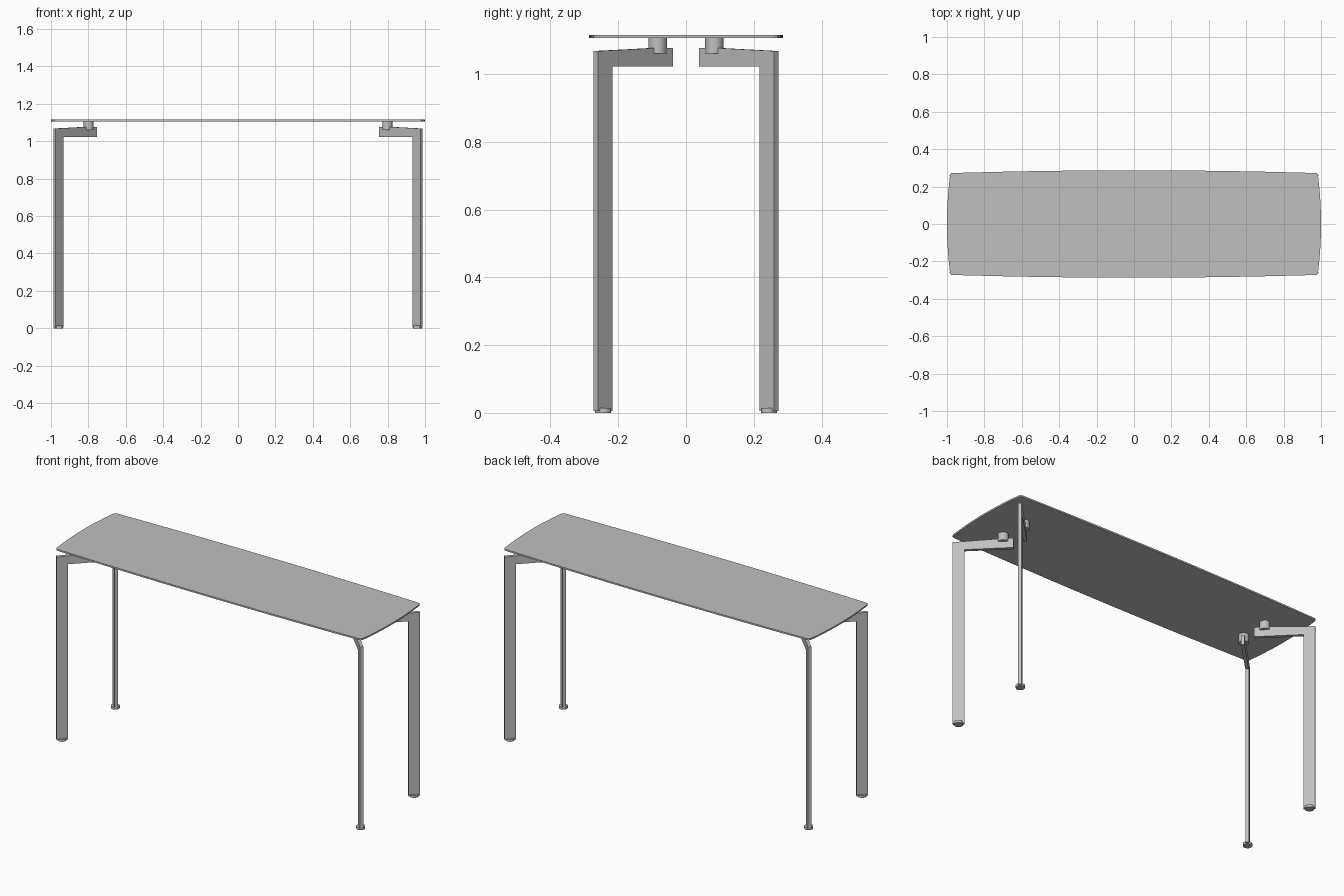
import bpy, bmesh, math
from mathutils import Matrix, Vector

cube = bpy.data.objects.get("Cube")
if cube:
    bpy.data.objects.remove(cube, do_unlink=True)

grey = bpy.data.materials.new("satin grey")
grey.use_nodes = True
grey.diffuse_color = (0.53, 0.53, 0.53, 1)
grey.node_tree.nodes["Principled BSDF"].inputs["Base Color"].default_value = grey.diffuse_color


def extrude_profile(name, points, depth, matrix=Matrix()):
    """Solid made by extruding a flat outline along its local z."""
    bm = bmesh.new()
    face = bm.faces.new([bm.verts.new((x, y, 0)) for x, y in points])
    ext = bmesh.ops.extrude_face_region(bm, geom=[face])
    moved = [v for v in ext["geom"] if isinstance(v, bmesh.types.BMVert)]
    bmesh.ops.translate(bm, verts=moved, vec=(0, 0, depth))
    bmesh.ops.transform(bm, matrix=matrix, verts=bm.verts)
    bmesh.ops.recalc_face_normals(bm, faces=bm.faces)
    mesh = bpy.data.meshes.new(name)
    bm.to_mesh(mesh)
    bm.free()
    obj = bpy.data.objects.new(name, mesh)
    mesh.materials.append(grey)
    bpy.context.collection.objects.link(obj)
    return obj


def cylinder(name, x, y, z0, z1, radius):
    bpy.ops.mesh.primitive_cylinder_add(vertices=32, radius=radius, depth=z1 - z0,
                                        location=(x, y, (z0 + z1) / 2))
    obj = bpy.context.object
    obj.name = name
    obj.data.materials.append(grey)
    bpy.ops.object.shade_smooth_by_angle()


# Table top: four gently bowed edges with small rounded corners
CX, CY, BOW_X, BOW_Y, R, N = 0.982, 0.272, 0.018, 0.015, 0.012, 16
quarter = []
for i in range(N + 1):                      # end edge, middle to corner
    t = i / N
    y = t * (CY - R)
    quarter.append((CX + BOW_X * (1 - (y / CY) ** 2), y))
for i in range(1, 4):                       # rounded corner
    a = i * math.pi / 8
    quarter.append((CX - R + R * math.cos(a), CY - R + R * math.sin(a)))
for i in range(N + 1):                      # long edge, corner to middle
    x = (1 - i / N) * (CX - R)
    quarter.append((x, CY + BOW_Y * (1 - (x / CX) ** 2)))
half = quarter + [(-x, y) for x, y in reversed(quarter[:-1])]
outline = half + [(x, -y) for x, y in reversed(half[1:-1])]
extrude_profile("table_top", outline, 0.009, Matrix.Translation((0, 0, 1.106)))

# Bent flat leg: distance inward along the diagonal, height
LEG_W, THICK, ARM = 0.06, 0.018, 0.312
leg_profile = [(0, 0.005), (LEG_W, 0.005), (LEG_W, 1.022), (ARM, 1.022),
               (ARM, 1.077), (0.24, 1.077), (0, 1.068)]

for sx, side in ((1, "left"), (-1, "right")):
    for sy, end in ((-1, "front"), (1, "back")):
        tag = f"{end}_{side}"
        inward = Vector((-sx, -sy, 0)).normalized()
        up = Vector((0, 0, 1))
        across = inward.cross(up)
        corner = Vector((sx * 0.981, sy * 0.266, 0))
        frame = Matrix((inward, up, across)).transposed().to_4x4()
        frame.translation = corner - across * THICK / 2
        extrude_profile(f"leg_{tag}", leg_profile, THICK, frame)
        foot = corner + inward * LEG_W / 2
        cylinder(f"foot_{tag}", foot.x, foot.y, 0, 0.014, 0.024)
        post = corner + inward * 0.258
        cylinder(f"support_post_{tag}", post.x, post.y, 1.06, 1.107, 0.027)
